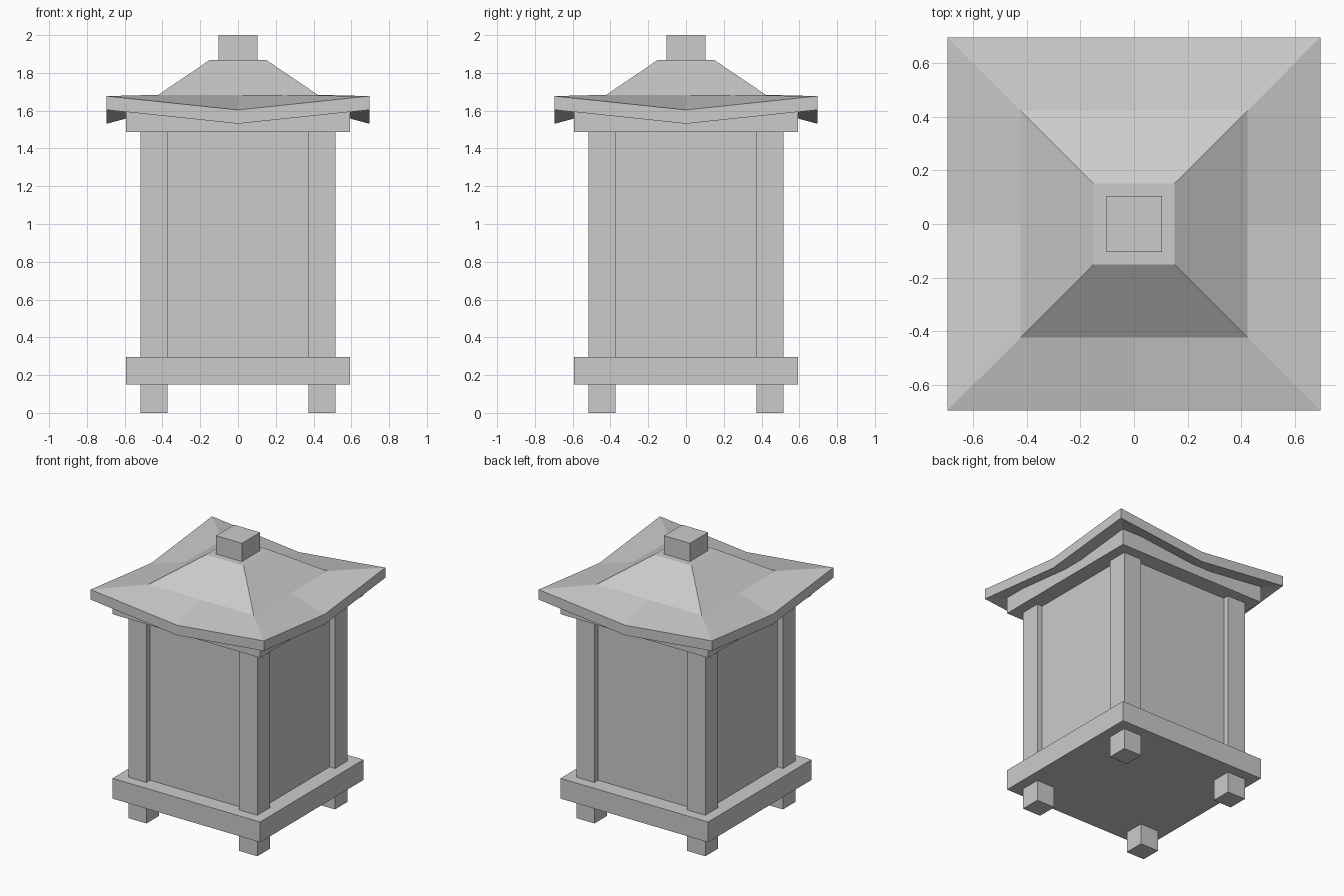
import bpy, bmesh

if "Cube" in bpy.data.objects:
    bpy.data.objects.remove(bpy.data.objects["Cube"])


def box(name, x0, x1, y0, y1, z0, z1):
    bm = bmesh.new()
    bmesh.ops.create_cube(bm, size=1)
    for v in bm.verts:
        v.co.x = (x0 + x1) / 2 + v.co.x * (x1 - x0)
        v.co.y = (y0 + y1) / 2 + v.co.y * (y1 - y0)
        v.co.z = (z0 + z1) / 2 + v.co.z * (z1 - z0)
    return finish(name, bm)


def finish(name, bm):
    bmesh.ops.recalc_face_normals(bm, faces=bm.faces[:])
    me = bpy.data.meshes.new(name)
    bm.to_mesh(me)
    bm.free()
    ob = bpy.data.objects.new(name, me)
    bpy.context.collection.objects.link(ob)
    return ob


def slab(name, r, z0, z1):
    return box(name, -r, r, -r, r, z0, z1)


# Square slabs and body
slab("base", 0.592, 0.15, 0.297)
slab("body_walls", 0.475, 0.297, 1.487)
slab("top_frame", 0.592, 1.487, 1.605)
slab("roof_cap", 0.104, 1.868, 2.0)

# Feet and corner posts
for sx, side in ((-1, "left"), (1, "right")):
    for sy, end in ((-1, "front"), (1, "back")):
        xs = sorted((sx * 0.372, sx * 0.517))
        ys = sorted((sy * 0.372, sy * 0.517))
        box(f"{end}_{side}_foot", *xs, *ys, 0, 0.15)
        box(f"{end}_{side}_post", *xs, *ys, 0.297, 1.487)

# Curved-up roof: eight-point square rings (half width, corner z, mid-edge z)
RING = [(-1, -1), (0, -1), (1, -1), (1, 0), (1, 1), (0, 1), (-1, 1), (-1, 0)]
PROFILE = [(0.15, 1.868, 1.868), (0.422, 1.684, 1.684), (0.695, 1.677, 1.604),
           (0.695, 1.604, 1.531), (0.422, 1.604, 1.604)]
bm = bmesh.new()
rings = [[bm.verts.new((x * r, y * r, zc if x and y else zm)) for x, y in RING]
         for r, zc, zm in PROFILE]
for a, b in zip(rings, rings[1:]):
    for i in range(8):
        j = (i + 1) % 8
        bm.faces.new((a[i], b[i], b[j], a[j]))
bm.faces.new(rings[0])
bm.faces.new(rings[-1])
finish("roof", bm)
